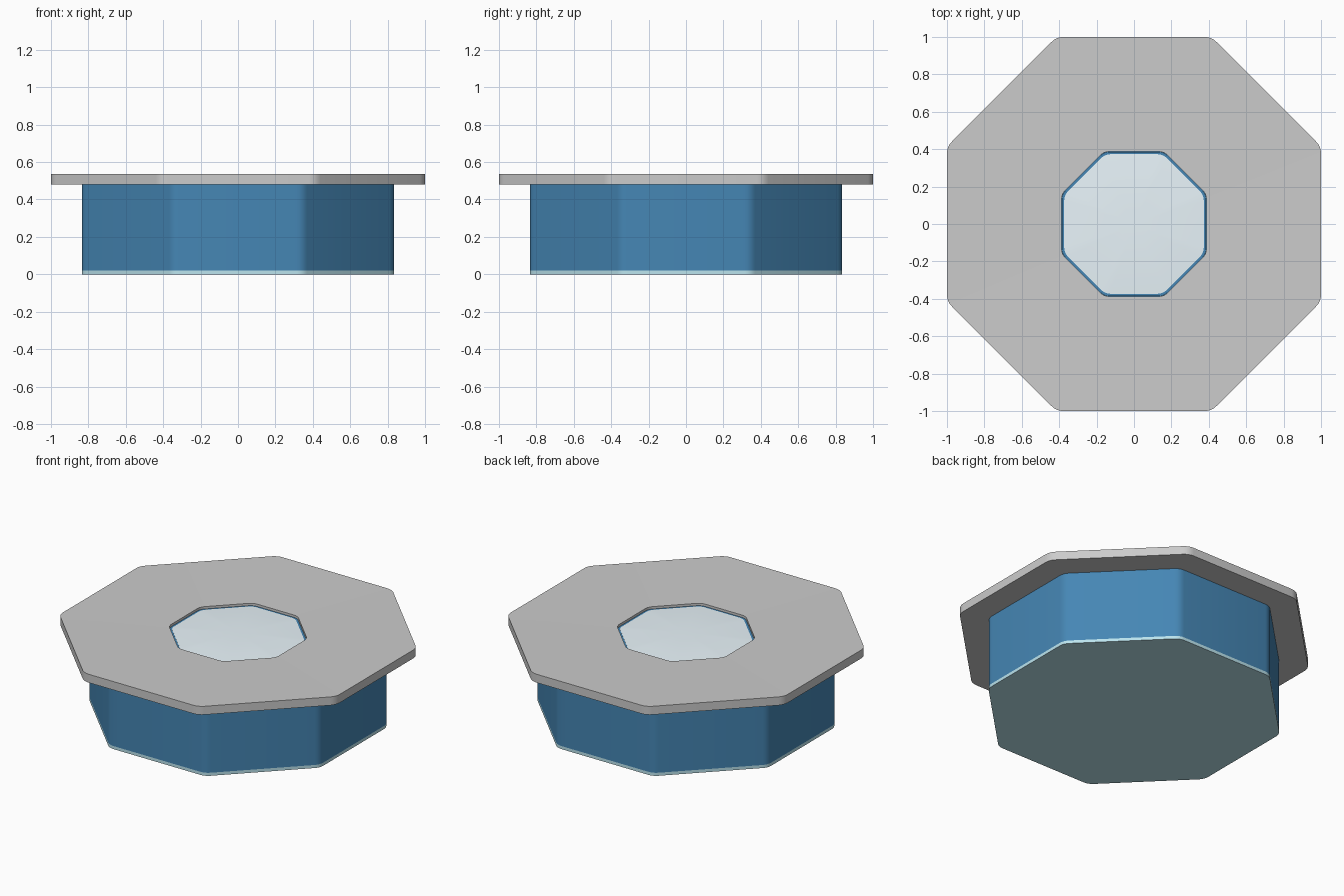
import bpy, bmesh
from math import pi, cos, sin, radians

if "Cube" in bpy.data.objects:
    bpy.data.objects.remove(bpy.data.objects["Cube"])

SEG = 4  # segments per rounded corner


def material(name, rgb):
    m = bpy.data.materials.new(name)
    m.diffuse_color = (*rgb, 1)
    m.use_nodes = True
    m.node_tree.nodes["Principled BSDF"].inputs["Base Color"].default_value = m.diffuse_color
    return m


def octagon(apothem, r):
    """Octagon outline with rounded corners."""
    pts = []
    d = (apothem - r) / cos(pi / 8)
    for k in range(8):
        a = pi / 8 + k * pi / 4
        for i in range(SEG + 1):
            b = a - pi / 8 + i * pi / 4 / SEG
            pts.append((d * cos(a) + r * cos(b), d * sin(a) + r * sin(b)))
    return pts


def loft(name, rings, mat=None, closed=False):
    """Skin (apothem, corner radius, z) rings; cap the ends or close the loop."""
    bm = bmesh.new()
    loops = [[bm.verts.new((x, y, z)) for x, y in octagon(a, r)] for a, r, z in rings]
    n = len(loops[0])
    pairs = list(zip(loops, loops[1:]))
    if closed:
        pairs.append((loops[-1], loops[0]))
    for lo, hi in pairs:
        for i in range(n):
            j = (i + 1) % n
            bm.faces.new((lo[i], lo[j], hi[j], hi[i]))
    if not closed:
        bm.faces.new(loops[0][::-1])
        bm.faces.new(loops[-1])
    bmesh.ops.recalc_face_normals(bm, faces=bm.faces)
    me = bpy.data.meshes.new(name)
    bm.to_mesh(me)
    bm.free()
    ob = bpy.data.objects.new(name, me)
    bpy.context.collection.objects.link(ob)
    if mat:
        me.materials.append(mat)
    bpy.ops.object.select_all(action='DESELECT')
    ob.select_set(True)
    bpy.context.view_layer.objects.active = ob
    bpy.ops.object.shade_smooth_by_angle(angle=radians(30))
    return ob


blue = material("blue", (0.06, 0.24, 0.46))
pale = material("pale_blue", (0.50, 0.78, 0.86))
white = material("pale_glass", (0.82, 0.92, 0.97))

# Thin pale base
loft("base", [(0.835, 0.08, 0), (0.835, 0.08, 0.02)], pale)

# Blue body with a narrow neck that shows as a rim inside the top opening
loft("body", [(0.835, 0.08, 0.02), (0.835, 0.08, 0.48),
              (0.386, 0.07, 0.48), (0.386, 0.07, 0.514)], blue)

# Grey top plate, dished very slightly towards the opening
loft("top_plate", [(1.0, 0.09, 0.48), (1.0, 0.09, 0.535),
                   (0.387, 0.07, 0.529), (0.387, 0.07, 0.48)], closed=True)

# Slightly domed pale window
loft("window", [(0.373, 0.066, 0.505), (0.373, 0.066, 0.515), (0.28, 0.05, 0.520),
                (0.18, 0.03, 0.5235), (0.08, 0.014, 0.525)], white)
